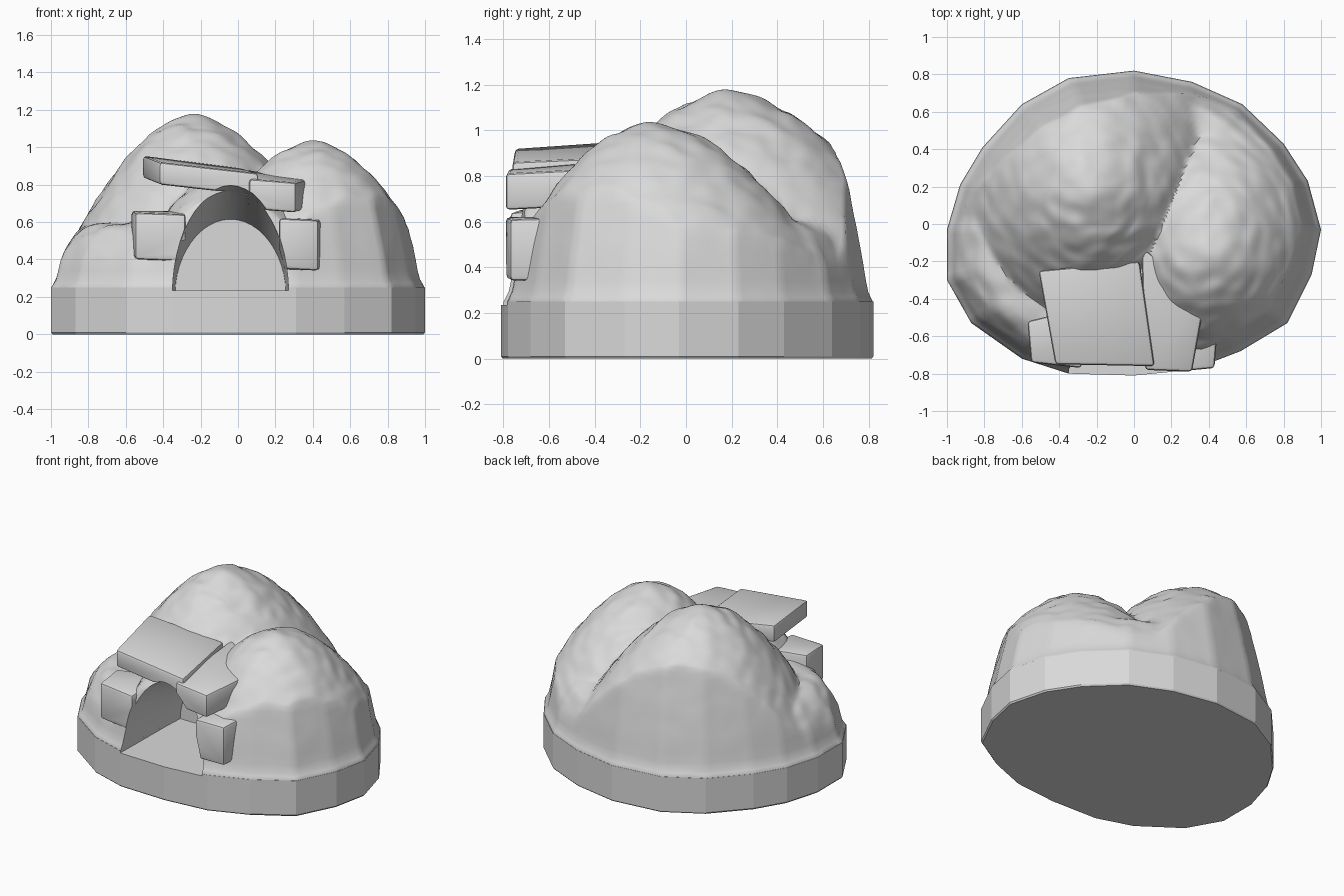
import bpy, bmesh, math
from mathutils import Vector, noise

cube = bpy.data.objects.get("Cube")
if cube:
    bpy.data.objects.remove(cube, do_unlink=True)

stone = bpy.data.materials.new("pale_grey_stone")
stone.use_nodes = True
GREY = (0.7, 0.7, 0.7, 1)
stone.diffuse_color = GREY
stone.node_tree.nodes["Principled BSDF"].inputs["Base Color"].default_value = GREY

# Plan outline of the plinth, counter-clockwise from the right
OUTLINE = [Vector(p) for p in (
    (1, -.03), (.93, .23), (.8, .43), (.58, .64), (.31, .76), (0, .82), (-.35, .78),
    (-.6, .64), (-.81, .41), (-.93, .21), (-1, -.03), (-1, -.3), (-.87, -.53),
    (-.6, -.72), (-.35, -.8), (0, -.81), (.31, -.78), (.57, -.68), (.82, -.53), (.95, -.27))]
FLOOR = 0.235


def loft(name, rings):
    """Closed solid through equal-length rings of points."""
    bm = bmesh.new()
    loops = [[bm.verts.new(p) for p in ring] for ring in rings]
    n = len(loops[0])
    for low, high in zip(loops, loops[1:]):
        for i in range(n):
            j = (i + 1) % n
            bm.faces.new((low[i], low[j], high[j], high[i]))
    bm.faces.new(loops[0][::-1])
    bm.faces.new(loops[-1])
    bmesh.ops.recalc_face_normals(bm, faces=bm.faces)
    mesh = bpy.data.meshes.new(name)
    bm.to_mesh(mesh)
    bm.free()
    mesh.materials.append(stone)
    ob = bpy.data.objects.new(name, mesh)
    bpy.context.collection.objects.link(ob)
    return ob


def select_only(ob):
    bpy.ops.object.select_all(action='DESELECT')
    ob.select_set(True)
    bpy.context.view_layer.objects.active = ob


def apply(ob, kind, **settings):
    select_only(ob)
    mod = ob.modifiers.new(kind.title(), kind)
    for key, value in settings.items():
        setattr(mod, key, value)
    bpy.ops.object.modifier_apply(modifier=mod.name)


def interpolate(table, t):
    for (a, za), (b, zb) in zip(table, table[1:]):
        if t <= b:
            return za + (zb - za) * max(0, t - a) / (b - a)
    return table[-1][1]


# Outer wall height by fraction of the plan radius
WALL = [(0, 3), (.7, 1.25), (.82, .92), (.875, .72), (.935, .47), (.968, .3), (.998, .25)]


def height(x, y, s):
    dx, dy = x + .25, y - .18
    tall = 1.172 - 1.54 * math.hypot(dx / (1.15 if dx > 0 else 1.02),
                                     dy / (1.32 if dy > 0 else 1.2)) ** 1.75
    dx, dy = x - .4, y + .16
    small = 1.028 - 1.5 * math.hypot(dx, dy / (1.25 if dy > 0 else 1.02)) ** 1.85
    # Rock around the doorway, falling away to every side
    dy = y + .35
    porch = .84 - 3 * abs(x + .05) ** 2.5 - (4 if dy > 0 else 1.5) * abs(dy) ** 2.5
    # Shoulder joining the domes just inside the rim
    shoulder = .25 + .36 * math.tanh((1 - s) * 8)
    z = min(interpolate(WALL, s), max(tall, small, porch, shoulder))
    rough = min(1, (1 - s) * 20)
    return z + .016 * rough * noise.noise(Vector((x * 9, y * 9, z * 14)))


# Rock body: two merged domes rising from the outline
STEPS = 8
plan = []
for a, b in zip(OUTLINE, OUTLINE[1:] + OUTLINE[:1]):
    plan += [a.lerp(b, k / STEPS) for k in range(STEPS)]
fractions = [.998 - .0125 * k for k in range(16)]
fractions += [.8 * (1 - k / 48) + .003 for k in range(49)]
rings = [[(p.x * .99, p.y * .99, .1) for p in plan]]
rings += [[(p.x * s, p.y * s, height(p.x * s, p.y * s, s)) for p in plan] for s in fractions]
rock = loft("rock_body", rings)

# Faceted plinth with a small chamfer at the foot
plinth = loft("plinth", [[(p.x * s, p.y * s, z) for p in OUTLINE]
                         for s, z in ((.992, 0), (1, .01), (1, .25))])


# Masonry around the doorway: corners given as (x, y), with sloping tops
def slab(name, corners, tops, thickness):
    top = [(x, y, z) for (x, y), z in zip(corners, tops)]
    ob = loft(name, [[(x, y, z - thickness) for x, y, z in top], top])
    apply(ob, 'BEVEL', width=.018, segments=2)
    return ob


blocks = [
    slab("left_lintel", ((-.42, -.75), (.11, -.76), (.03, -.2), (-.51, -.25)),
         (.92, .86, .885, .955), .12),
    slab("right_lintel", ((.06, -.78), (.31, -.79), (.38, -.4), (.04, -.12)),
         (.83, .81, .83, .88), .16),
    slab("left_jamb", ((-.55, -.74), (-.28, -.77), (-.28, -.45), (-.57, -.52)),
         (.65, .64, .66, .66), .25),
    slab("right_jamb", ((.22, -.79), (.43, -.77), (.46, -.4), (.22, -.4)),
         (.62, .61, .62, .62), .27),
]


# Arched doorway, with a ceiling that falls towards the back
def arch(y, half, rise):
    turns = [math.pi * k / 24 for k in range(25)]
    return [(-.04 + half * math.cos(t), y, FLOOR + rise * math.sin(t) ** 1.1) for t in turns]


cutter = loft("doorway_cutter", [arch(-1, .312, .6), arch(-.75, .31, .56),
                                 arch(-.3, .302, .42), arch(-.16, .295, .38)])
cutter.hide_render = True
for ob in [rock, plinth] + blocks:
    apply(ob, 'BOOLEAN', operation='DIFFERENCE', object=cutter, solver='EXACT')
bpy.data.objects.remove(cutter, do_unlink=True)

for ob in [rock] + blocks:
    select_only(ob)
    bpy.ops.object.shade_smooth_by_angle(angle=math.radians(35))
